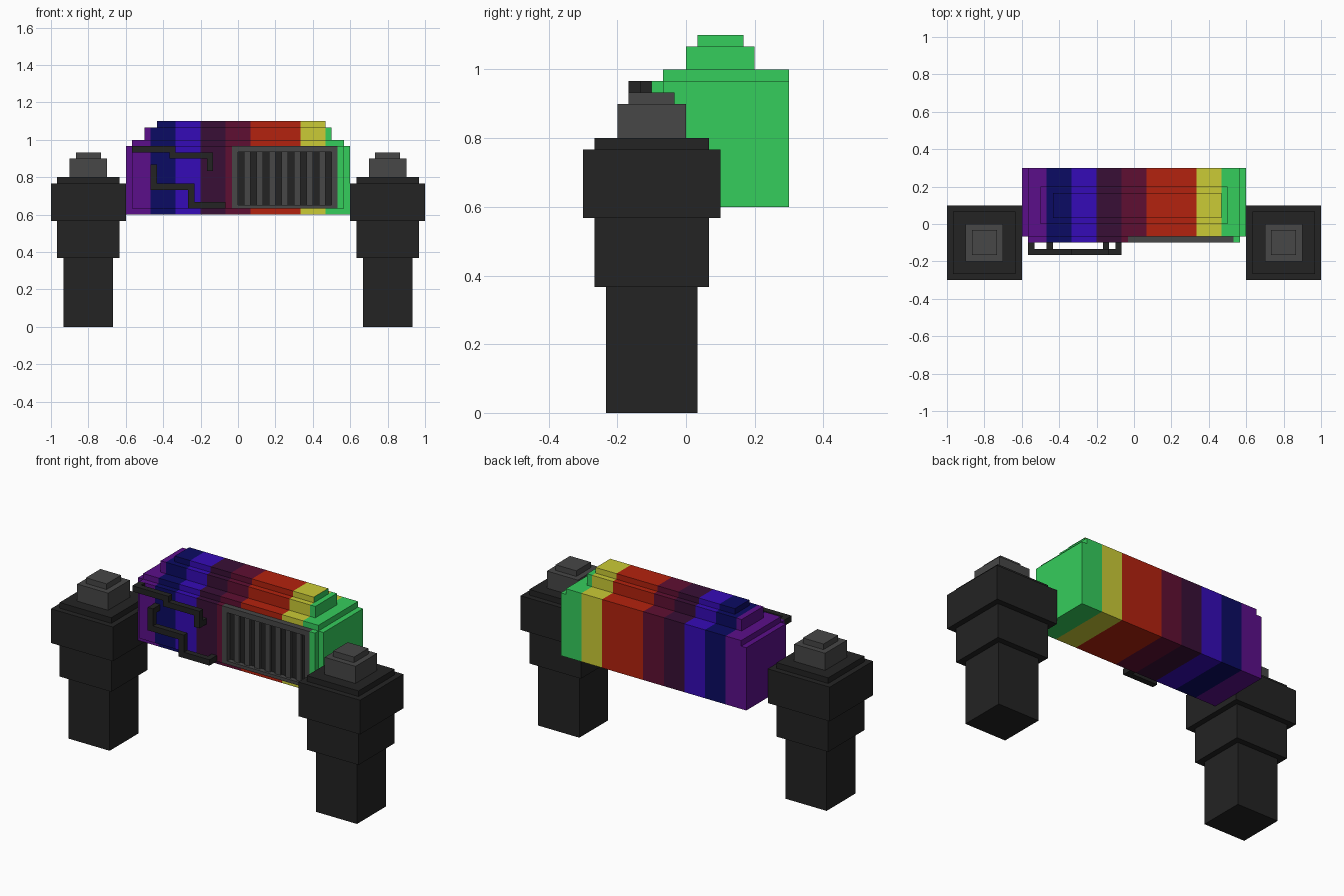
import bpy, bmesh
from mathutils import Vector

if "Cube" in bpy.data.objects:
    bpy.data.objects.remove(bpy.data.objects["Cube"])


def mat(name, rgb):
    m = bpy.data.materials.new(name)
    lin = [(c / 255 / 12.92) if c < 11 else ((c / 255 + 0.055) / 1.055) ** 2.4 for c in rgb]
    m.diffuse_color = (*lin, 1)
    m.use_nodes = True
    m.node_tree.nodes["Principled BSDF"].inputs["Base Color"].default_value = m.diffuse_color
    return m


BLACK = mat("black", (35, 35, 35))
GRAY = mat("gray", (71, 71, 71))
BANDS = [mat("purple", (91, 15, 138)), mat("navy", (11, 11, 99)),
         mat("blue violet", (53, 11, 183)), mat("plum", (56, 15, 54)),
         mat("maroon", (95, 15, 50)), mat("red", (180, 34, 14)),
         mat("yellow", (203, 203, 54)), mat("green", (53, 205, 92))]
EDGES = [-0.467, -0.333, -0.2, -0.067, 0.067, 0.333, 0.467]


def add_box(bm, x0, x1, y0, y1, z0, z1, index=0):
    verts = bmesh.ops.create_cube(bm, size=1)["verts"]
    for v in verts:
        v.co = Vector(((x0 + x1) / 2 + v.co.x * (x1 - x0),
                       (y0 + y1) / 2 + v.co.y * (y1 - y0),
                       (z0 + z1) / 2 + v.co.z * (z1 - z0)))
    for f in {f for v in verts for f in v.link_faces}:
        f.material_index = index


def finish(name, bm, mats):
    me = bpy.data.meshes.new(name)
    bm.to_mesh(me)
    bm.free()
    for m in mats:
        me.materials.append(m)
    ob = bpy.data.objects.new(name, me)
    bpy.context.collection.objects.link(ob)
    return ob


def boxes(name, items, mats):
    bm = bmesh.new()
    for it in items:
        add_box(bm, *it)
    return finish(name, bm, mats)


def banded(name, items):
    """Boxes cut along x into colour bands."""
    bm = bmesh.new()
    for it in items:
        add_box(bm, *it)
    for x in EDGES:
        geom = bm.verts[:] + bm.edges[:] + bm.faces[:]
        bmesh.ops.bisect_plane(bm, geom=geom, plane_co=(x, 0, 0), plane_no=(1, 0, 0))
    for f in bm.faces:
        cx = f.calc_center_bounds().x
        f.material_index = sum(cx > e for e in EDGES)
    return finish(name, bm, BANDS)


# Stepped posts: half width, bottom, top, colour index
STEPS = [(0.133, 0, 0.367, 0), (0.167, 0.367, 0.567, 0), (0.2, 0.567, 0.767, 0),
         (0.167, 0.767, 0.8, 0), (0.1, 0.8, 0.9, 1), (0.067, 0.9, 0.933, 1)]
for side, cx in (("left", -0.8), ("right", 0.8)):
    boxes(side + "_post",
          [(cx - h, cx + h, -0.1 - h, -0.1 + h, z0, z1, i) for h, z0, z1, i in STEPS],
          [BLACK, GRAY])

# Rainbow body with stepped lid
banded("body", [(-0.6, 0.6, -0.067, 0.3, 0.6, 0.967)])
banded("body_lid", [(-0.567, 0.567, -0.067, 0.3, 0.967, 1.0),
                    (-0.5, 0.5, 0.0, 0.2, 1.0, 1.067),
                    (-0.433, 0.467, 0.033, 0.167, 1.067, 1.1)])
banded("front_panel", [(-0.567, -0.033, -0.1, -0.067, 0.633, 0.967),
                       (0.533, 0.567, -0.1, -0.067, 0.633, 0.967)])

# Grille: frame, dark back plate and seven bars
F0, F1 = -0.1, -0.067
ZB, ZT = 0.652, 0.935
boxes("grille_frame", [(-0.033, 0.0, F0, F1, 0.633, 0.967), (0.5, 0.533, F0, F1, 0.633, 0.967),
                       (0.0, 0.5, F0, F1, 0.633, ZB), (0.0, 0.5, F0, F1, ZT, 0.967)], [GRAY])
boxes("grille_back", [(0.0, 0.5, -0.072, F1, ZB, ZT)], [BLACK])
boxes("grille_bars", [((2 * i + 1) / 30, (2 * i + 2) / 30, -0.085, -0.072, ZB, ZT)
                      for i in range(7)], [GRAY])

# Bent pipes standing off the front panel
P0, P1 = -0.167, -0.133
boxes("upper_pipe", [(-0.567, -0.333, P0, P1, 0.933, 0.967),
                     (-0.367, -0.133, P0, P1, 0.9, 0.933),
                     (-0.167, -0.133, P0, P1, 0.833, 0.9),
                     (-0.567, -0.533, P1, F0, 0.933, 0.967),
                     (-0.167, -0.133, P1, F0, 0.833, 0.867)], [BLACK])
boxes("lower_pipe", [(-0.467, -0.433, P0, P1, 0.767, 0.867),
                     (-0.467, -0.233, P0, P1, 0.733, 0.767),
                     (-0.267, -0.233, P0, P1, 0.667, 0.733),
                     (-0.267, -0.067, P0, P1, 0.633, 0.667),
                     (-0.467, -0.433, P1, F0, 0.833, 0.867),
                     (-0.1, -0.067, P1, F0, 0.633, 0.667)], [BLACK])
